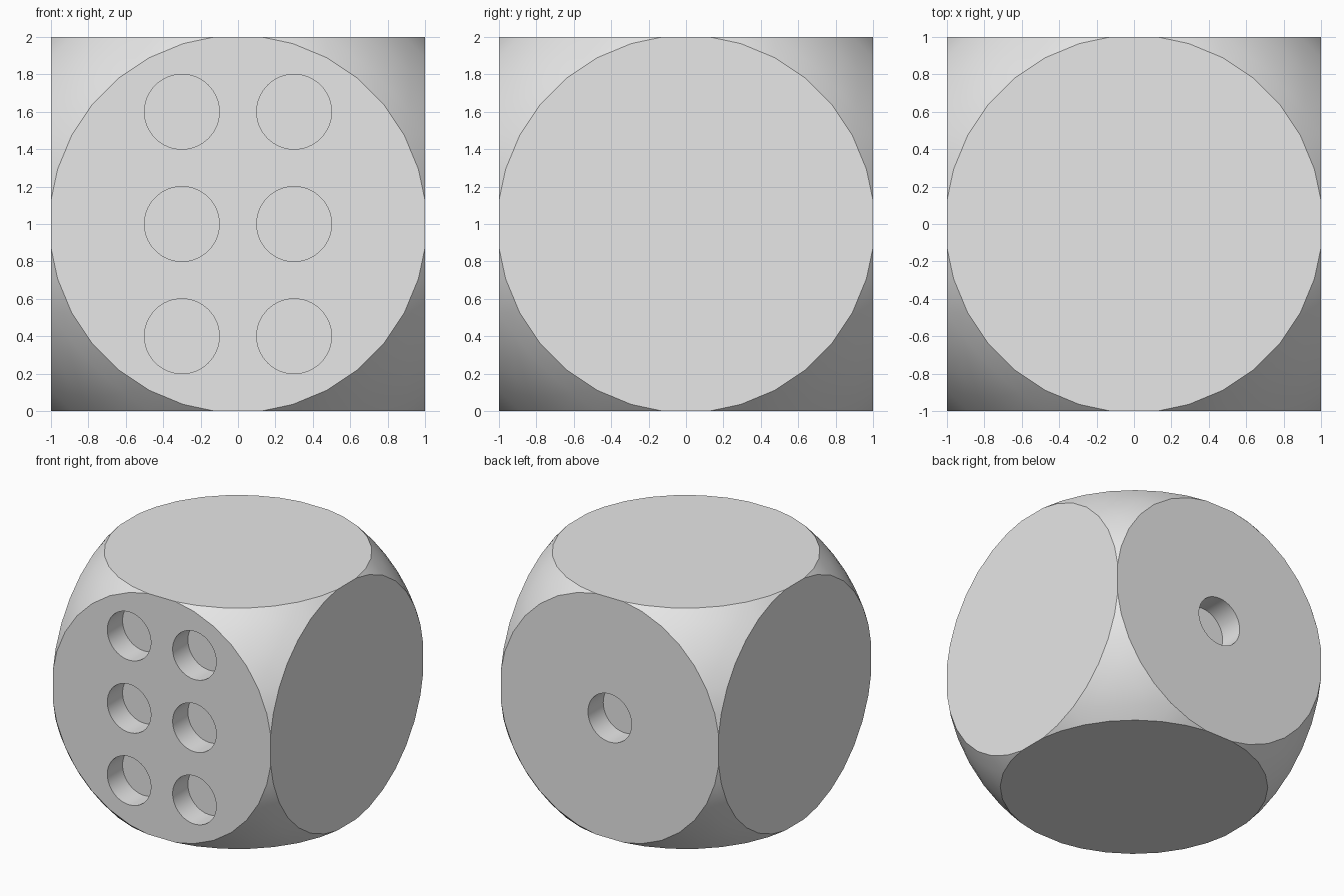
import bpy
import bmesh
from math import sin, cos, pi, radians, sqrt
from mathutils import Vector, Matrix

cube = bpy.data.objects.get("Cube")
if cube:
    bpy.data.objects.remove(cube, do_unlink=True)

RIM = 1.008                    # radius of the flat round faces
BALL = sqrt(1 + RIM * RIM)     # radius of the rounded corners
SIDES = 32
PIP_RADIUS, PIP_DEPTH = 0.2, 0.2

grey = bpy.data.materials.new("light grey")
grey.use_nodes = True
grey.diffuse_color = (0.8, 0.8, 0.8, 1)
grey.node_tree.nodes["Principled BSDF"].inputs["Base Color"].default_value = (0.8, 0.8, 0.8, 1)


def add_object(name, bm):
    mesh = bpy.data.meshes.new(name)
    bm.to_mesh(mesh)
    bm.free()
    mesh.materials.append(grey)
    obj = bpy.data.objects.new(name, mesh)
    bpy.context.collection.objects.link(obj)
    return obj


# Outline of one round face, clipped where it meets its neighbours
touch = sqrt(BALL * BALL - 2)
outline = [(s, t * touch) for s in (-1, 1) for t in (-1, 1)]
outline += [(t, s) for s, t in outline]
for i in range(SIDES):
    a = (i + 0.5) * 2 * pi / SIDES
    u, v = RIM * cos(a), RIM * sin(a)
    if max(abs(u), abs(v)) < 1:
        outline.append((u, v))

points = set()
for axis in range(3):
    for side in (-1, 1):
        for u, v in outline:
            p = [u, v]
            p.insert(axis, side)
            points.add(tuple(round(c, 5) for c in p))

# Rounded corners: points on the ball between the round faces
STEPS = 24
for i in range(1, STEPS):
    for j in range(1, STEPS - i):
        p = Vector((i, j, STEPS - i - j)).normalized() * BALL
        if max(p) < 0.975:
            for sx in (-1, 1):
                for sy in (-1, 1):
                    for sz in (-1, 1):
                        points.add((p.x * sx, p.y * sy, p.z * sz))

# Die body: the skin around all points, with each flat face made one polygon
bm = bmesh.new()
for p in sorted(points):
    bm.verts.new(p)
bmesh.ops.convex_hull(bm, input=bm.verts[:])
bmesh.ops.dissolve_limit(bm, angle_limit=radians(0.2), verts=bm.verts[:], edges=bm.edges[:])
bmesh.ops.translate(bm, verts=bm.verts[:], vec=(0, 0, 1))
bmesh.ops.recalc_face_normals(bm, faces=bm.faces[:])
die = add_object("die_body", bm)

# Pip cutters: six in front, one at the back
bm = bmesh.new()
pips = [(x, -1, z) for x in (-0.3, 0.3) for z in (0.4, 1, 1.6)] + [(0, 1, 1)]
for pip in pips:
    turn = Matrix.Translation(pip) @ Matrix.Rotation(radians(90), 4, 'X')
    bmesh.ops.create_cone(bm, cap_ends=True, segments=64, radius1=PIP_RADIUS,
                          radius2=PIP_RADIUS, depth=2 * PIP_DEPTH, matrix=turn)
cutter = add_object("pip_cutter", bm)

cut = die.modifiers.new("pips", 'BOOLEAN')
cut.operation = 'DIFFERENCE'
cut.solver = 'EXACT'
cut.object = cutter

# Apply the cut, remove the cutter and shade
bpy.ops.object.select_all(action='DESELECT')
die.select_set(True)
bpy.context.view_layer.objects.active = die
bpy.ops.object.modifier_apply(modifier=cut.name)
bpy.data.objects.remove(cutter, do_unlink=True)
bpy.ops.object.shade_smooth_by_angle(angle=radians(25))
